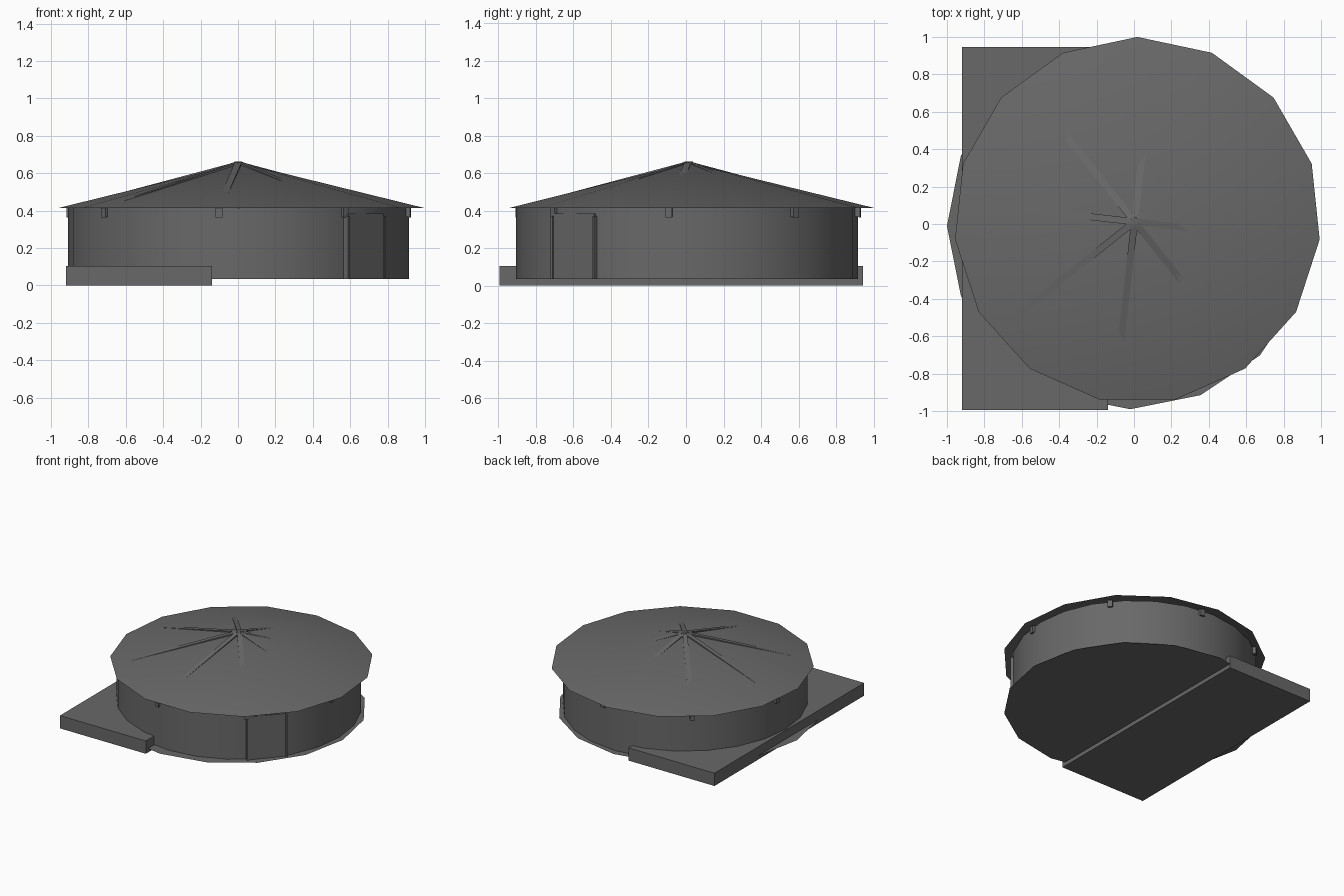
import bpy, bmesh, math
from mathutils import Matrix, Vector

cube = bpy.data.objects.get("Cube")
if cube:
    bpy.data.objects.remove(cube, do_unlink=True)

grey = bpy.data.materials.new("dark grey")
grey.use_nodes = True
grey.diffuse_color = (0.14, 0.14, 0.14, 1)
grey.node_tree.nodes["Principled BSDF"].inputs["Base Color"].default_value = (0.14, 0.14, 0.14, 1)


def finish(name, bm, smooth=None):
    mesh = bpy.data.meshes.new(name)
    bm.to_mesh(mesh)
    bm.free()
    mesh.materials.append(grey)
    obj = bpy.data.objects.new(name, mesh)
    bpy.context.collection.objects.link(obj)
    if smooth:
        bpy.ops.object.select_all(action="DESELECT")
        obj.select_set(True)
        bpy.context.view_layer.objects.active = obj
        bpy.ops.object.shade_smooth_by_angle(angle=math.radians(smooth))
    return obj


def box(name, low, high, matrix=Matrix()):
    low, high = Vector(low), Vector(high)
    bm = bmesh.new()
    bmesh.ops.create_cube(bm, size=1)
    bmesh.ops.scale(bm, vec=high - low, verts=bm.verts)
    bmesh.ops.translate(bm, vec=(low + high) / 2, verts=bm.verts)
    bm.transform(matrix)
    return finish(name, bm)


def cone(name, sides, r1, r2, z1, z2, centre, turn, caps=False, smooth=None):
    bm = bmesh.new()
    bmesh.ops.create_cone(bm, segments=sides, radius1=r1, radius2=r2,
                          depth=z2 - z1, cap_ends=caps)
    bmesh.ops.remove_doubles(bm, verts=bm.verts, dist=1e-5)
    # create_cone puts its first vertex on +y
    place = Matrix.Translation((*centre, (z1 + z2) / 2))
    bm.transform(place @ Matrix.Rotation(math.radians(turn), 4, "Z"))
    return finish(name, bm, smooth)


# Rectangular plinth under one side
box("plinth", (-0.92, -0.995, 0), (-0.14, 0.945, 0.105))

# Thin floor disc
bm = bmesh.new()
bmesh.ops.create_circle(bm, cap_ends=True, segments=16, radius=0.98)
bm.transform(Matrix.Translation((-0.02, -0.01, 0.032)))
finish("floor", bm)

# Round wall and wide conical roof
cone("wall", 24, 0.912, 0.912, 0.034, 0.415, (0.002, 0.006), 0, smooth=30)
cone("roof", 15, 0.98, 0, 0.415, 0.655, (0.018, 0.02), 0, smooth=35)
cone("roof_cap", 8, 0.025, 0.02, 0.63, 0.662, (0.002, 0.016), 0, caps=True)

# Sloping rafters: sheared beams with upright ends
for i in range(8):
    shear = Matrix.Identity(4)
    shear[2][0] = -0.265
    turn = Matrix.Rotation(math.radians(-6.5 + 45 * i), 4, "Z")
    place = Matrix.Translation((0.003, 0.012, 0.663))
    box(f"rafter_{i + 1}", (0, -0.018, -0.055), (0.925, 0.018, 0), place @ turn @ shear)

# Flat door with slim jambs, facing outward from the wall
facing = Matrix.Rotation(math.radians(-41.3), 4, "Z")
box("door", (0.87, -0.145, 0.034), (0.909, 0.145, 0.385), facing)
for name, side in (("left", 1), ("right", -1)):
    y = side * 0.148
    box(f"door_jamb_{name}", (0.87, y - 0.006, 0.034), (0.918, y + 0.006, 0.37), facing)
